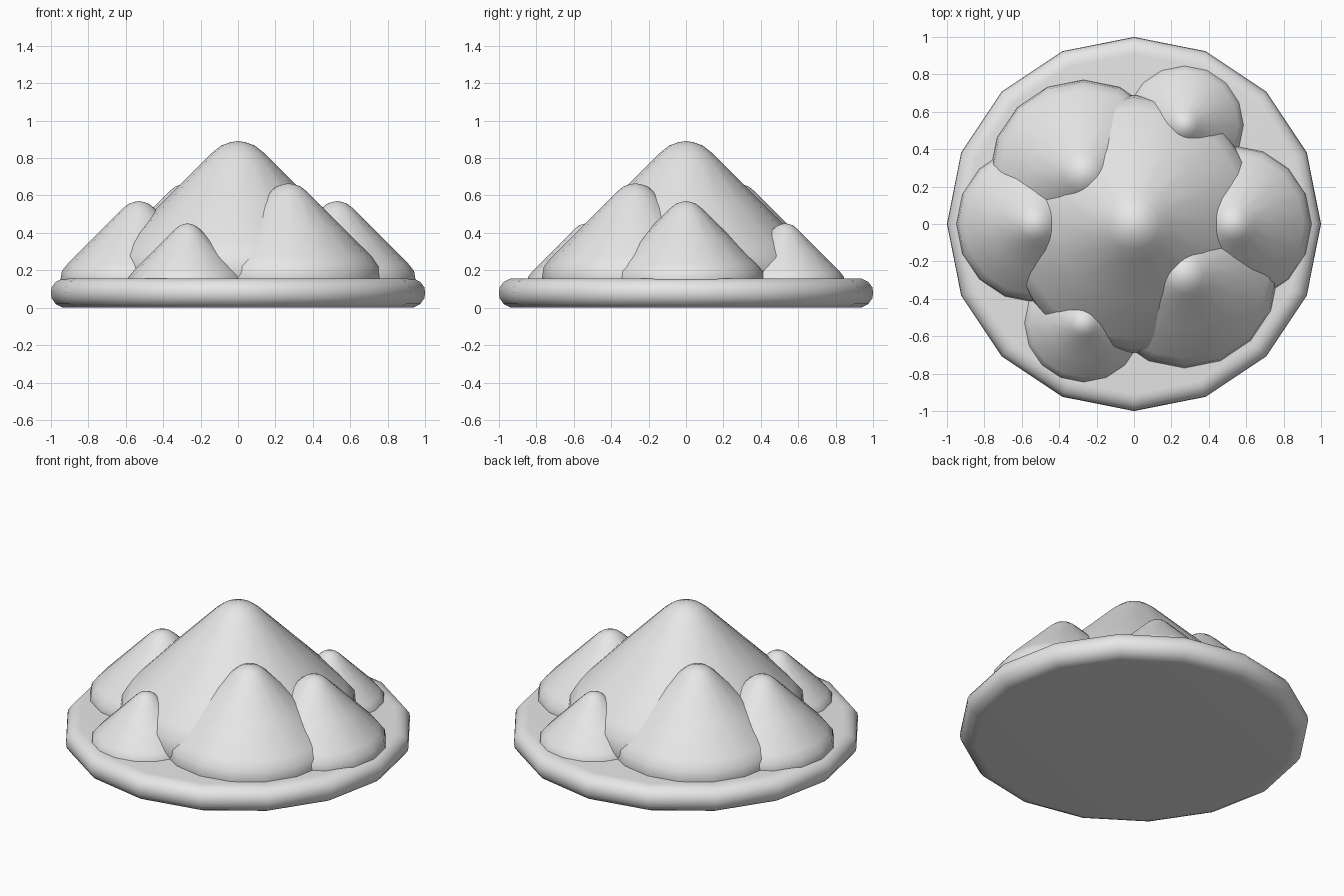
import bpy
import math

cube = bpy.data.objects.get("Cube")
if cube:
    bpy.data.objects.remove(cube, do_unlink=True)

SIDES = 16

stone = bpy.data.materials.new("pale_grey")
stone.use_nodes = True
GREY = (0.8, 0.8, 0.8, 1)
stone.diffuse_color = GREY
stone.node_tree.nodes["Principled BSDF"].inputs["Base Color"].default_value = GREY


def lathe(name, profile, location=(0, 0, 0), size=1):
    """Turn a profile, listed from bottom to top, around the z axis."""
    verts, rings = [], []
    for r, z in profile:
        count = SIDES if r > 0 else 1
        rings.append([len(verts) + i for i in range(count)])
        for i in range(count):
            a = math.tau * i / SIDES
            verts.append((r * size * math.cos(a), r * size * math.sin(a), z * size))
    faces = []
    for low, high in zip(rings, rings[1:]):
        for i in range(SIDES):
            j = (i + 1) % SIDES
            if len(low) == 1:
                faces.append((low[0], high[j], high[i]))
            elif len(high) == 1:
                faces.append((low[i], low[j], high[0]))
            else:
                faces.append((low[i], low[j], high[j], high[i]))
    mesh = bpy.data.meshes.new(name)
    mesh.from_pydata(verts, [], faces)
    mesh.materials.append(stone)
    obj = bpy.data.objects.new(name, mesh)
    obj.location = location
    bpy.context.collection.objects.link(obj)
    bpy.ops.object.select_all(action="DESELECT")
    obj.select_set(True)
    bpy.context.view_layer.objects.active = obj
    bpy.ops.object.shade_smooth_by_angle(angle=math.radians(40))
    return obj


# Round base slab with a soft rim
lathe("base_slab", [(0, 0), (0.91, 0), (0.94, 0.002), (0.975, 0.02), (0.997, 0.052),
                    (1, 0.08), (0.997, 0.108), (0.975, 0.138), (0.94, 0.155),
                    (0.91, 0.157), (0, 0.157)])

# One rounded cone profile, scaled for every mound
MOUND = [(0, 0), (0.9, 0), (0.97, 0.06), (1, 0.18), (0.98, 0.3), (0.9, 0.4),
         (0.6, 0.7), (0.28, 1.02), (0.2, 1.1), (0.13, 1.155), (0.06, 1.18), (0, 1.19)]
SINK = 0.07

lathe("central_mound", MOUND, (0, 0, SINK), 0.69)

# Three sizes of side mounds, each paired across the centre
for name, x, y, size in (("large", 0.27, -0.27, 0.5),
                         ("medium", 0.53, 0, 0.42),
                         ("small", -0.27, -0.53, 0.32)):
    for label, s in (("a", 1), ("b", -1)):
        lathe(f"{name}_mound_{label}", MOUND, (s * x, s * y, SINK), size)
